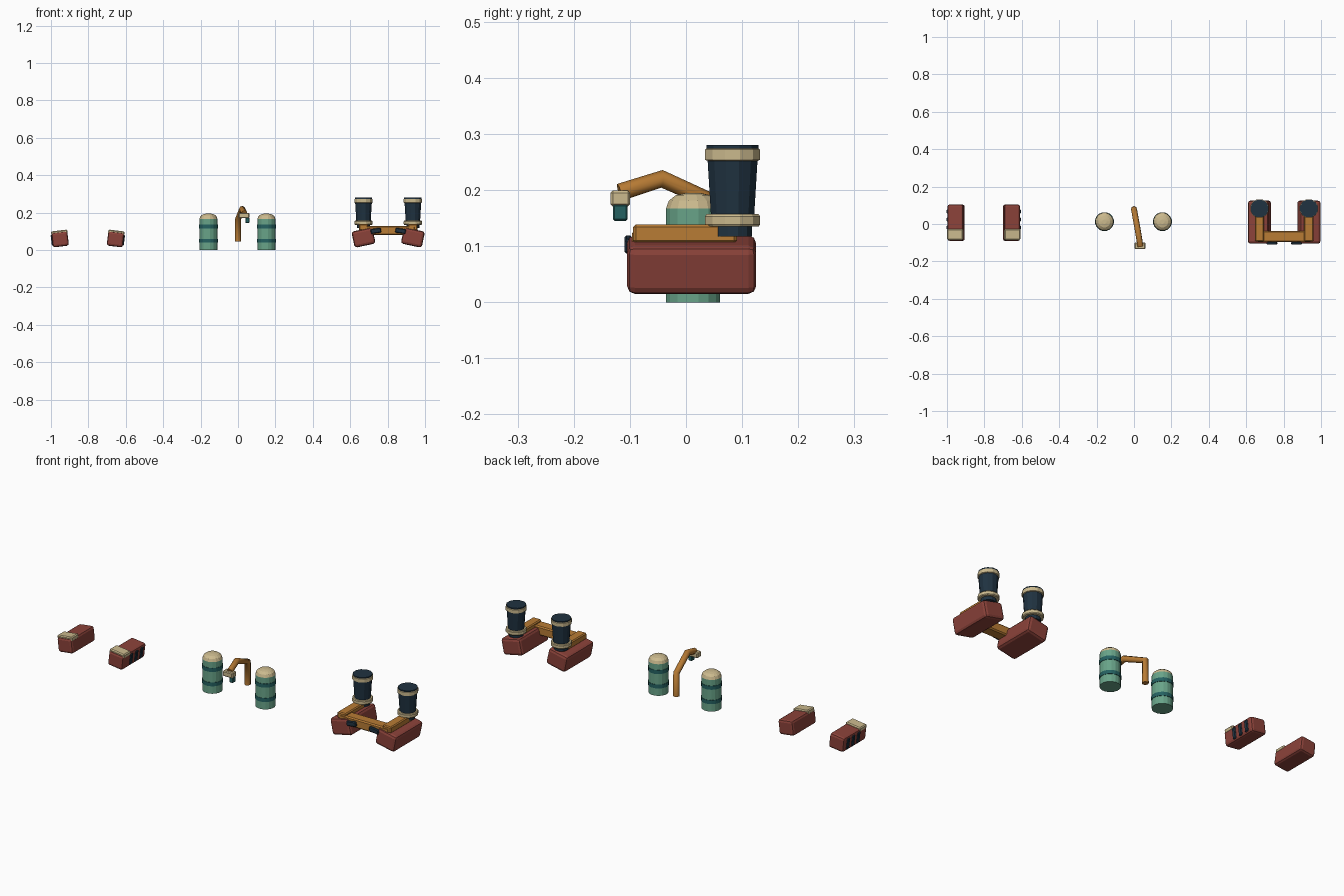
import bpy, bmesh, math
from mathutils import Matrix, Vector

cube = bpy.data.objects.get("Cube")
if cube:
    bpy.data.objects.remove(cube, do_unlink=True)


def material(name, rgb):
    m = bpy.data.materials.new(name)
    m.use_nodes = True
    m.diffuse_color = (*rgb, 1)
    bsdf = m.node_tree.nodes["Principled BSDF"]
    bsdf.inputs["Base Color"].default_value = (*rgb, 1)
    bsdf.inputs["Roughness"].default_value = 0.8
    return m


RED = material("brick red", (0.26, 0.055, 0.042))
CREAM = material("cream", (0.60, 0.49, 0.27))
GREEN = material("sea green", (0.14, 0.37, 0.25))
TEAL = material("dark teal", (0.018, 0.12, 0.12))
NAVY = material("navy", (0.014, 0.032, 0.052))
ORANGE = material("ochre", (0.48, 0.20, 0.035))


def finish(name, bm, mats):
    bmesh.ops.recalc_face_normals(bm, faces=bm.faces)
    mesh = bpy.data.meshes.new(name)
    bm.to_mesh(mesh)
    bm.free()
    for m in mats:
        mesh.materials.append(m)
    ob = bpy.data.objects.new(name, mesh)
    bpy.context.collection.objects.link(ob)
    return ob


def box(name, mat, size, local, origin=(0, 0, 0), tilt=0, bevel=0.004, segments=1):
    """Bevelled box, placed in a frame at origin rolled about y."""
    bm = bmesh.new()
    bmesh.ops.create_cube(bm, size=1)
    bmesh.ops.scale(bm, vec=size, verts=bm.verts)
    bmesh.ops.bevel(bm, geom=bm.edges[:], offset=bevel, segments=segments,
                    affect='EDGES', profile=0.5)
    frame = Matrix.Translation(origin) @ Matrix.Rotation(tilt, 4, 'Y')
    bm.transform(frame @ Matrix.Translation(local))
    return finish(name, bm, [mat])


def lathe(name, profile, mats, sides, at):
    """Spin (radius, z, material) rings; the material is that of the band above."""
    bm = bmesh.new()
    rings = []
    for r, z, _ in profile:
        rings.append([bm.verts.new((r * math.cos(a), r * math.sin(a), z)) for a in
                      ((i + 0.5) * math.tau / sides for i in range(sides))])
    for (low, high), (_, _, m) in zip(zip(rings, rings[1:]), profile):
        for i in range(sides):
            j = (i + 1) % sides
            bm.faces.new((low[i], low[j], high[j], high[i])).material_index = m
    bm.faces.new(rings[0]).material_index = profile[0][2]
    bm.faces.new(rings[-1]).material_index = profile[-1][2]
    bm.transform(Matrix.Translation(at))
    return finish(name, bm, mats)


def tube(name, mat, points, radius):
    cu = bpy.data.curves.new(name, 'CURVE')
    cu.dimensions = '3D'
    cu.bevel_depth = radius
    cu.bevel_resolution = 2
    cu.use_fill_caps = True
    sp = cu.splines.new('POLY')
    sp.points.add(len(points) - 1)
    for p, co in zip(sp.points, points):
        p.co = (*co, 1)
    cu.materials.append(mat)
    ob = bpy.data.objects.new(name, cu)
    bpy.context.collection.objects.link(ob)
    return ob


BOOSTER = [(0.036, 0.117, 0), (0.036, 0.135, 1), (0.048, 0.135, 1), (0.051, 0.139, 1),
           (0.051, 0.153, 1), (0.048, 0.157, 1), (0.040, 0.157, 0), (0.046, 0.252, 1),
           (0.051, 0.254, 1), (0.051, 0.272, 1), (0.048, 0.274, 0), (0.048, 0.280, 0)]
TANK = [(0.049, 0.0, 0), (0.049, 0.040, 1), (0.051, 0.040, 1), (0.051, 0.060, 1),
        (0.049, 0.060, 0), (0.049, 0.116, 1), (0.051, 0.116, 1), (0.051, 0.136, 1),
        (0.049, 0.136, 0), (0.049, 0.167, 2), (0.044, 0.181, 2), (0.031, 0.191, 2),
        (0.012, 0.195, 2)]

for side, s in (("right", -1), ("left", 1)):
    # Small shoulder pods with a cream cap and three vents on the outer side
    here = (-0.803 + s * 0.148, 0.007, 0.058)
    roll = s * math.radians(7)
    box(f"pod_{side}", RED, (0.086, 0.195, 0.078), (0, 0, 0), here, roll, 0.012, 2)
    box(f"pod_cap_{side}", CREAM, (0.087, 0.058, 0.024), (0, -0.063, 0.035),
        here, roll, 0.005)
    for i in range(3):
        box(f"pod_vent_{side}_{i + 1}", NAVY, (0.012, 0.022, 0.058),
            (s * 0.042, -0.026 + i * 0.043, 0), here, roll, 0.004)

    # Twin tanks with teal bands and cream domes
    lathe(f"tank_{side}", TANK, [GREEN, TEAL, CREAM], 16,
          (-0.003 + s * 0.155, 0.0125, 0))

    # Harness: large pods, rails and boosters
    here = (0.803 + s * 0.132, 0.01, 0.067)
    roll = s * math.radians(12)
    box(f"harness_pod_{side}", RED, (0.114, 0.23, 0.088), (0, 0, 0),
        here, roll, 0.014, 2)
    box(f"harness_rail_{side}", ORANGE, (0.05, 0.185, 0.034),
        (here[0], -0.002, 0.122), bevel=0.005)
    lathe(f"booster_{side}", BOOSTER, [NAVY, CREAM], 12, (here[0], 0.083, 0))
    box(f"harness_clip_{side}", NAVY, (0.056, 0.014, 0.026), (0, 0, 0),
        (0.803 + s * 0.066, -0.103, 0.103), s * math.radians(8), 0.004)

# Cross bar between the harness rails
box("harness_cross_bar", ORANGE, (0.29, 0.058, 0.048), (0.803, -0.067, 0.105), bevel=0.006)

# Bent arm with a cream head and a teal nozzle
tube("arm", ORANGE, [(0, 0.08, 0.045), (0, 0.08, 0.165), (0.022, -0.043, 0.22),
                     (0.034, -0.118, 0.196)], 0.016)
box("arm_head", CREAM, (0.058, 0.035, 0.028), (0.032, -0.117, 0.185), bevel=0.004)
box("arm_nozzle", TEAL, (0.022, 0.026, 0.03), (0.05, -0.117, 0.16), bevel=0.003)
